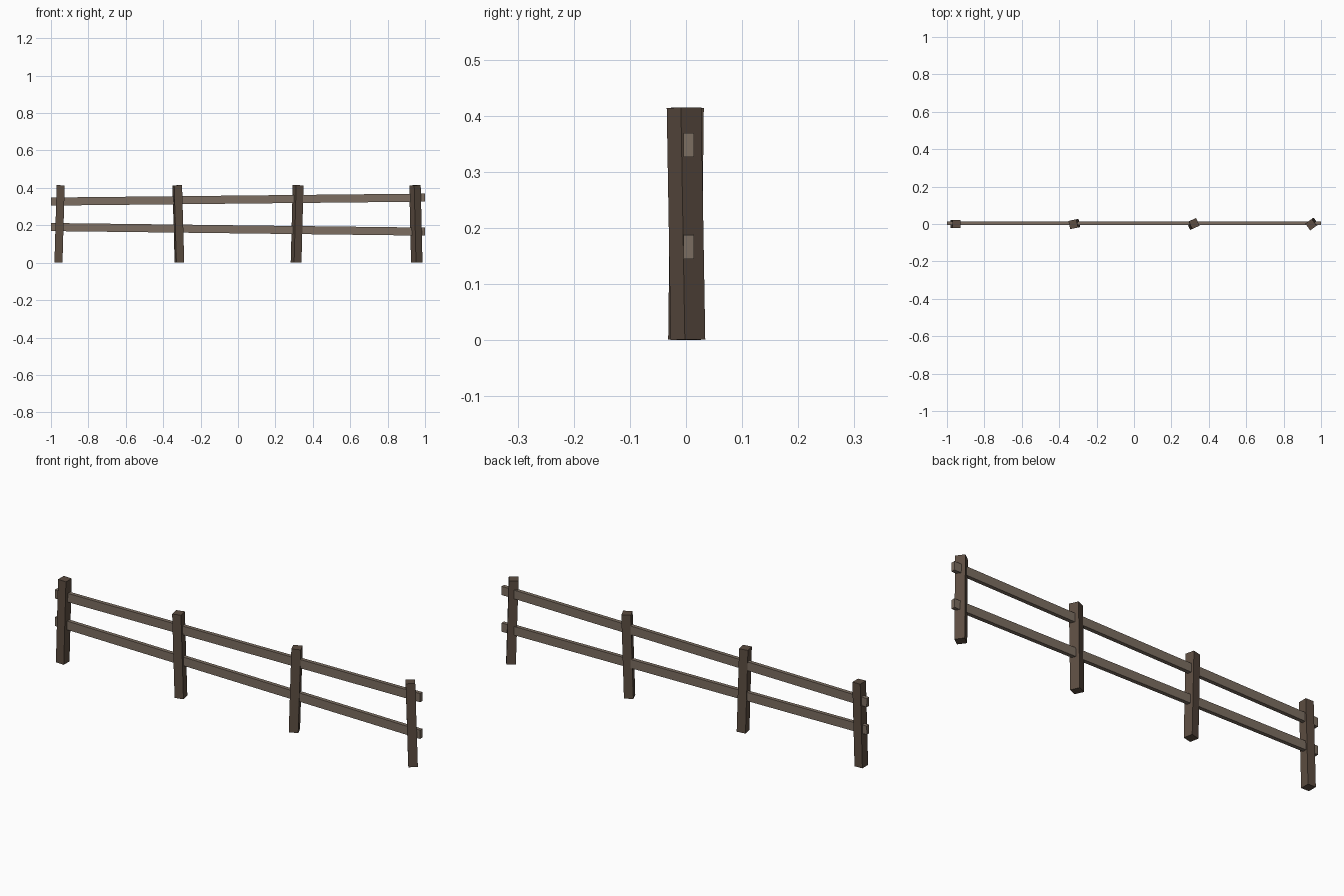
import bpy
from math import radians

if "Cube" in bpy.data.objects:
    bpy.data.objects.remove(bpy.data.objects["Cube"])


def make_material(name, color):
    mat = bpy.data.materials.new(name)
    mat.diffuse_color = (*color, 1.0)
    mat.use_nodes = True
    mat.node_tree.nodes["Principled BSDF"].inputs["Base Color"].default_value = mat.diffuse_color
    return mat


def box(name, size, location, rotation, mat):
    bpy.ops.mesh.primitive_cube_add(size=1, location=location)
    ob = bpy.context.object
    ob.name = name
    ob.scale = size
    ob.rotation_euler = [radians(a) for a in rotation]
    ob.data.materials.append(mat)
    return ob


post_wood = make_material("post_wood", (0.107, 0.074, 0.053))
rail_wood = make_material("rail_wood", (0.20, 0.155, 0.12))

# Posts: alternate leaning, each twisted a little further about its axis
for i in range(4):
    x = -0.954 + i * 0.635
    lean = 1.65 if i % 2 == 0 else -1.65
    box(f"post_{i + 1}", (0.043, 0.045, 0.4135), (x, 0, 0.2075),
        (0, lean, 12 * i), post_wood)

# Rails: run through the posts, spreading apart toward the right
box("upper_rail", (2.0, 0.019, 0.043), (0, 0.005, 0.3375),
    (0, -0.6, 0), rail_wood)
box("lower_rail", (2.0, 0.019, 0.043), (0, 0.005, 0.1785),
    (0, 0.7, 0), rail_wood)
